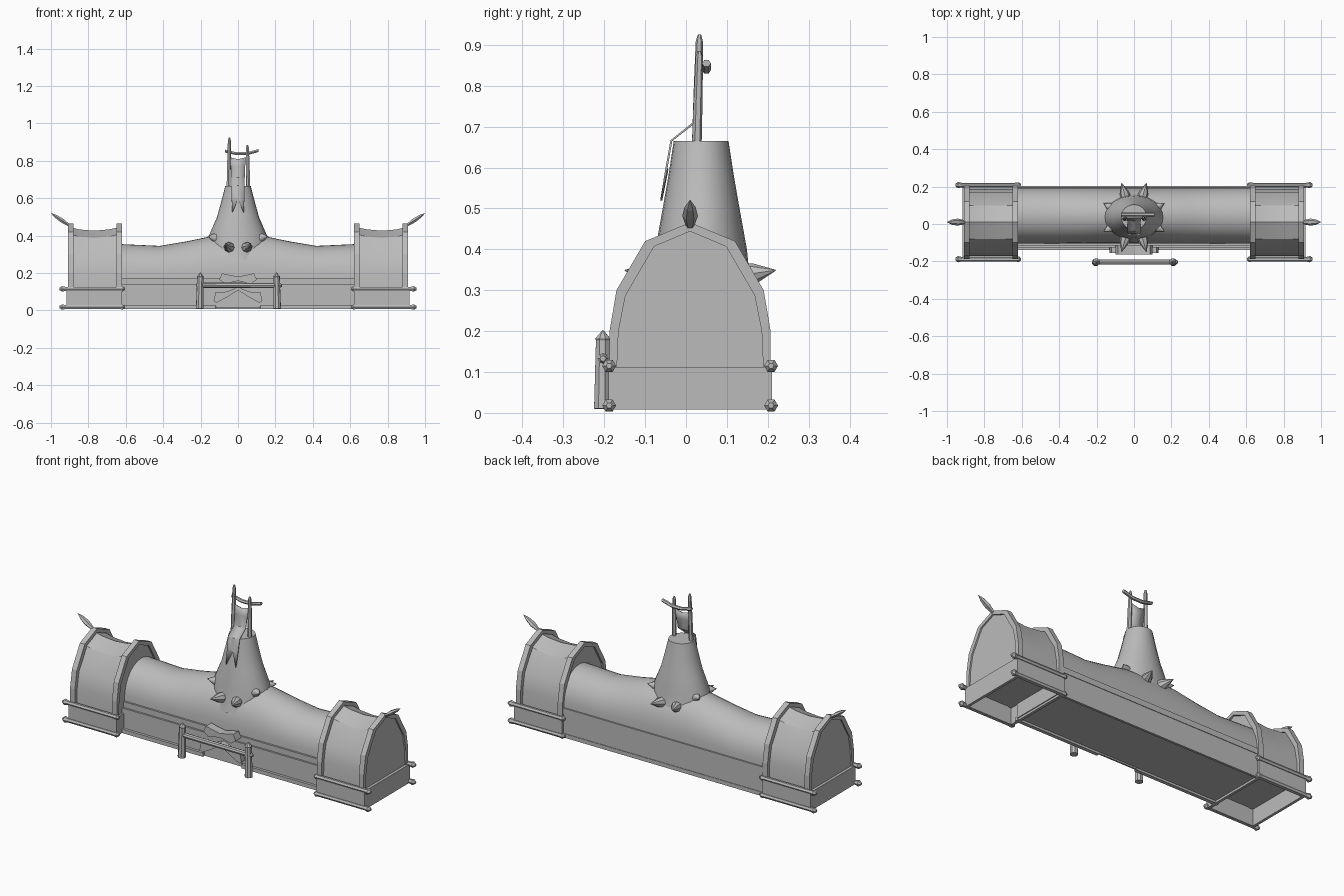
import bpy, bmesh, math
from mathutils import Vector

cube = bpy.data.objects.get("Cube")
if cube:
    bpy.data.objects.remove(cube)

stone = bpy.data.materials.new("plain grey")
stone.use_nodes = True
GREY = (0.5, 0.5, 0.5, 1)
stone.diffuse_color = GREY
stone.node_tree.nodes["Principled BSDF"].inputs["Base Color"].default_value = GREY


def finish(name, bm, smooth=0):
    bmesh.ops.recalc_face_normals(bm, faces=bm.faces)
    mesh = bpy.data.meshes.new(name)
    bm.to_mesh(mesh)
    bm.free()
    mesh.materials.append(stone)
    ob = bpy.data.objects.new(name, mesh)
    bpy.context.collection.objects.link(ob)
    if smooth:
        bpy.ops.object.select_all(action='DESELECT')
        ob.select_set(True)
        bpy.context.view_layer.objects.active = ob
        bpy.ops.object.shade_smooth_by_angle(angle=math.radians(smooth))
    return ob


def loft(name, loops, smooth=0, caps=True, closed=False):
    """Skin a row of equal loops; closed joins the last loop to the first."""
    bm = bmesh.new()
    rows = [[bm.verts.new(p) for p in loop] for loop in loops]
    n = len(rows[0])
    pairs = list(zip(rows, rows[1:]))
    if closed:
        pairs.append((rows[-1], rows[0]))
    for a, b in pairs:
        for i in range(n):
            j = (i + 1) % n
            bm.faces.new((a[i], a[j], b[j], b[i]))
    if caps and not closed:
        bm.faces.new(rows[0])
        bm.faces.new(rows[-1])
    return finish(name, bm, smooth)


def box(name, x, y, z):
    loop = lambda h: [(x[0], y[0], h), (x[1], y[0], h), (x[1], y[1], h), (x[0], y[1], h)]
    return loft(name, [loop(z[0]), loop(z[1])])


def rod(name, start, end, stations, sides=6, flat=1, smooth=0):
    """Turned bar from start to end; stations are (fraction, radius)."""
    start, end = Vector(start), Vector(end)
    d = end - start
    q = d.to_track_quat('Z', 'Y')
    loops = []
    for t, r in stations:
        ring = [math.tau * i / sides for i in range(sides)]
        loops.append([start + d * t + q @ Vector((r * math.cos(a), flat * r * math.sin(a), 0))
                      for a in ring])
    return loft(name, loops, smooth)


def plate(name, outline, y, depth):
    return loft(name, [[(x, y, z) for x, z in outline],
                       [(x, y - depth, z) for x, z in outline]])


# Long hall with a sagging rounded roof
def hall_section(x, h):
    return [(x, 0.045 + 0.15 * math.cos(a), 0.165 + (h - 0.165) * math.sin(a) ** 0.85)
            for a in [math.pi * i / 20 for i in range(21)]]

ridge = [(0.64, 0.355), (0.42, 0.345), (0.28, 0.368), (0.15, 0.395)]
sections = [(-x, h) for x, h in ridge] + [(0, 0.4)] + ridge[::-1]
loft("hall_roof", [hall_section(x, h) for x, h in sections], 40)
box("hall_base", (-0.64, 0.64), (-0.125, 0.2), (0.02, 0.14))
box("hall_ledge", (-0.64, 0.64), (-0.115, 0.203), (0.14, 0.172))
for side, label in ((1, "left"), (-1, "right")):
    box(label + "_hall_sill", sorted((side * 0.12, side * 0.64)), (-0.14, -0.12), (0.008, 0.03))
box("back_hall_sill", (-0.64, 0.64), (0.19, 0.203), (0.008, 0.03))

# End houses: ribbed arch over a hollow plinth
half = [(0.197, 0.1), (0.197, 0.2), (0.18, 0.3), (0.11, 0.42)]


def arch(x, inset=0, sag=0):
    pts = [(w - inset * (1 - 0.2 * (h < 0.2)), h - (inset * 0.6 if h > 0.25 else 0) - sag * (h > 0.4))
           for w, h in half]
    right = [(x, 0.01 + w, h) for w, h in pts]
    left = [(x, 0.01 - w, h) for w, h in pts[::-1]]
    return right + [(x, 0.01, 0.466 - inset - sag)] + left


for side, label in ((1, "left"), (-1, "right")):
    sags = [(0.63, 0), (0.69, 0.013), (0.77, 0.02), (0.85, 0.013), (0.902, 0)]
    loft(label + "_house_arch", [arch(side * x, 0.02, s) for x, s in sags], 25)
    for x0, x1, place in ((0.62, 0.65, "inner"), (0.88, 0.91, "outer")):
        a, b = side * x0, side * x1
        loft(f"{label}_{place}_rib", [arch(a), arch(b), arch(b, 0.022), arch(a, 0.022)], closed=True)

    # plinth walls, open underneath
    def ring(g, z):
        xs, ys = (0.62 + g, 0.918 - g), (-0.19 + g, 0.21 - g)
        return [(side * x, y, z) for x, y in
                ((xs[0], ys[0]), (xs[1], ys[0]), (xs[1], ys[1]), (xs[0], ys[1]))]
    loft(label + "_plinth", [ring(0, 0.008), ring(0, 0.112), ring(0.015, 0.112), ring(0.015, 0.008)],
         closed=True)

    # bars along the plinth and the roof horn
    for y, place in ((-0.188, "front"), (0.208, "back")):
        for z, level in ((0.018, "lower"), (0.115, "upper")):
            rod(f"{label}_{place}_{level}_bar", (side * 0.605, y, z), (side * 0.955, y, z),
                [(0, 0.007), (0.03, 0.015), (0.1, 0.012), (0.9, 0.012), (0.96, 0.017), (1, 0.007)])
    rod(label + "_roof_horn", (side * 0.895, 0.01, 0.45), (side * 1.0, 0.01, 0.52),
        [(0, 0.008), (0.45, 0.019), (0.75, 0.014), (1, 0.001)], 6, 0.7)

# Flared tower
profile = [(0.27, 0.15, 0.14, 0.04), (0.34, 0.163, 0.118, 0.037), (0.4, 0.155, 0.112, 0.037),
           (0.5, 0.112, 0.094, 0.037), (0.58, 0.09, 0.08, 0.037), (0.665, 0.068, 0.067, 0.037)]
loft("tower", [[(rx * math.cos(math.tau * i / 24), cy + ry * math.sin(math.tau * i / 24), z)
                for i in range(24)] for z, rx, ry, cy in profile], 40)

# Spikes around the tower foot
for k in range(8):
    a = math.radians(22.5 + 45 * k)
    c, s = math.cos(a), math.sin(a)
    z = 0.385 if abs(c) > 0.5 else 0.337
    rod(f"tower_spike_{k + 1}", (0.12 * c, 0.035 + 0.12 * s, z), (0.175 * c, 0.035 + 0.2 * s, z + 0.012),
        [(0, 0.028), (0.3, 0.025), (1, 0.001)], 8, 1, 40)

# Banner frame on the tower
for x, top, label in ((-0.046, 0.925, "right"), (0.05, 0.885, "left")):
    rod(label + "_banner_pole", (x * 1.1, 0.026, 0.64), (x, 0.033, top),
        [(0, 0.012), (0.5, 0.011), (0.94, 0.009), (1, 0.004)])
beam = [(-0.07, 0.852), (-0.01, 0.838), (0.05, 0.838), (0.11, 0.855)]
loft("banner_beam", [[(x, 0.05 + 0.011 * math.cos(a), z + 0.009 * math.sin(a))
                      for a in [math.tau * i / 6 for i in range(6)]] for x, z in beam])

# Hanging cloth, narrowing, then draped on the tower with a torn end
drape = [(0.046, 0.03, 0.82), (0.038, 0.026, 0.77), (0.036, 0.016, 0.71),
         (0.035, -0.038, 0.667), (0.034, -0.05, 0.6), (0.03, -0.063, 0.52)]
bm = bmesh.new()
rows = []
for i, (w, y, z) in enumerate(drape):
    mid = -0.012 if i == 0 else (0.075 if i == 5 else 0)
    rows.append([bm.verts.new(p) for p in
                 ((-w, y, z), (0, y + (0.015 if i == 5 else 0), z + mid), (w, y, z))])
for a, b in zip(rows, rows[1:]):
    for i in range(2):
        bm.faces.new((a[i], a[i + 1], b[i + 1], b[i]))
cloth = finish("banner_cloth", bm, 40)
cloth.modifiers.new("thickness", 'SOLIDIFY').thickness = 0.005

# Hitching rail in front
for x, label in ((-0.205, "right"), (0.21, "left")):
    rod(label + "_rail_post", (x, -0.205, 0.01), (x * 0.98, -0.203, 0.202),
        [(0, 0.021), (0.87, 0.018), (0.89, 0.02), (1, 0.002)], 8)
rod("front_rail", (-0.225, -0.203, 0.135), (0.235, -0.203, 0.133),
    [(0, 0.007), (0.03, 0.014), (0.97, 0.014), (1, 0.007)], 8)


# Doorway carving: bow-shaped lintel and a pointed arch
def mirrored(pts):
    return pts + [(-x, z) for x, z in pts[::-1] if x > 0]

plate("door_lintel", mirrored([(0, 0.18), (0.085, 0.198), (0.1, 0.165), (0.07, 0.142), (0, 0.158)]),
      -0.115, 0.048)
plate("door_arch", mirrored([(0, 0.125), (0.06, 0.1), (0.12, 0.098), (0.13, 0.05), (0.115, 0.04),
                             (0.06, 0.07), (0, 0.108)]), -0.12, 0.035)
plate("door_panel", mirrored([(0, 0.11), (0.1, 0.06), (0.12, 0.012)]), -0.12, 0.01)
